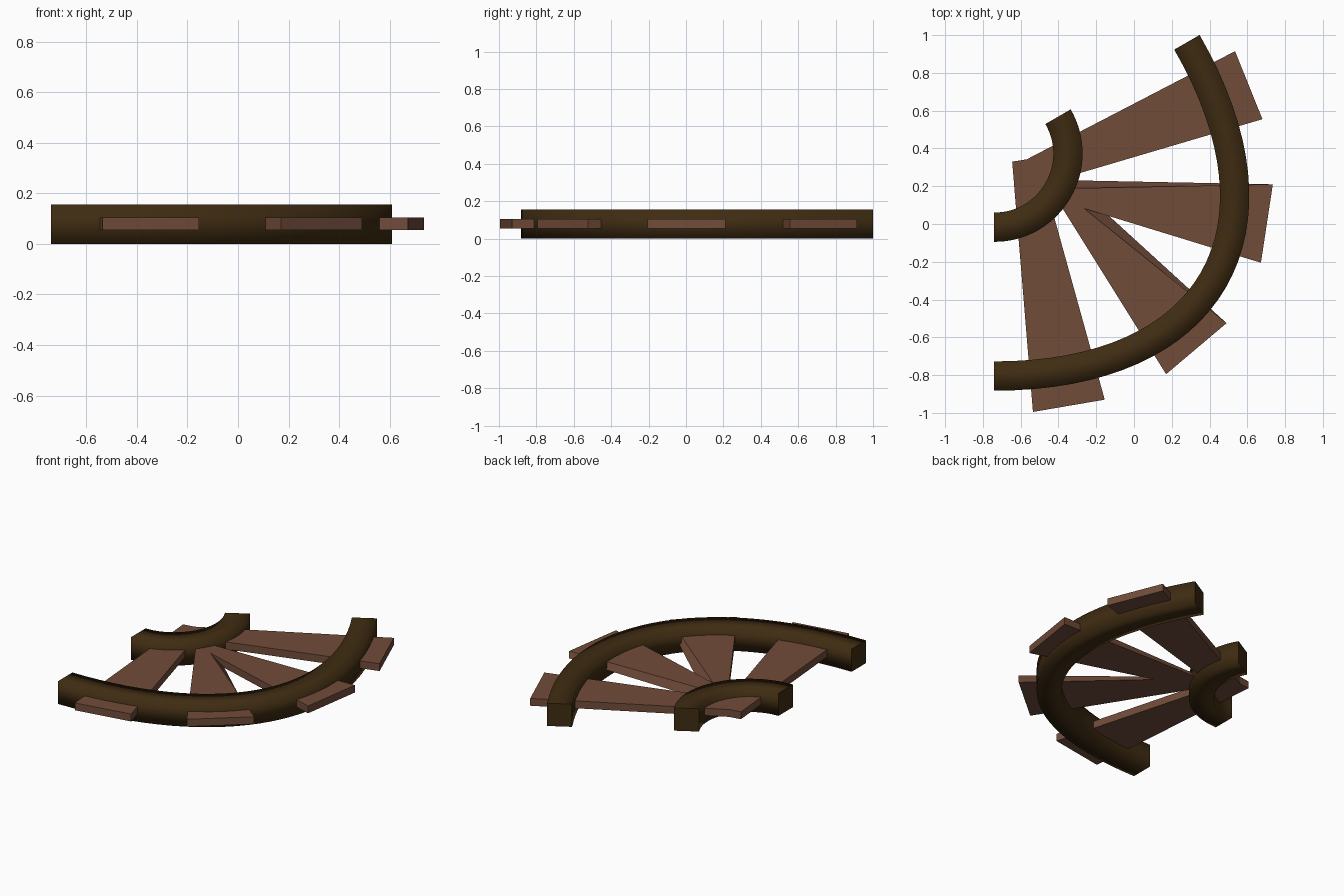
import bpy, bmesh, math
from mathutils import Vector

if "Cube" in bpy.data.objects:
    bpy.data.objects.remove(bpy.data.objects["Cube"])


def material(name, color):
    m = bpy.data.materials.new(name)
    m.diffuse_color = (*color, 1)
    m.use_nodes = True
    m.node_tree.nodes["Principled BSDF"].inputs["Base Color"].default_value = m.diffuse_color
    return m


rail_mat = material("dark_wood", (0.05, 0.025, 0.006))
plank_mat = material("light_wood", (0.165, 0.072, 0.042))


def finish(name, bm, mat):
    bmesh.ops.recalc_face_normals(bm, faces=bm.faces)
    mesh = bpy.data.meshes.new(name)
    bm.to_mesh(mesh)
    bm.free()
    mesh.materials.append(mat)
    ob = bpy.data.objects.new(name, mesh)
    bpy.context.collection.objects.link(ob)
    return ob


def rail(name, radius, handle, width=0.155, height=0.155, steps=32):
    """Square beam swept along a 120 degree curve."""
    c = Vector((-0.74, 0.373))
    a, b = math.radians(-90), math.radians(30)
    p0 = c + radius * Vector((math.cos(a), math.sin(a)))
    p3 = c + radius * Vector((math.cos(b), math.sin(b)))
    p1 = p0 + handle * Vector((1, 0))
    p2 = p3 - handle * Vector((-math.sin(b), math.cos(b)))
    bm = bmesh.new()
    rings = []
    for i in range(steps + 1):
        t = i / steps
        s = 1 - t
        p = s**3 * p0 + 3*s*s*t * p1 + 3*s*t*t * p2 + t**3 * p3
        d = (s*s * (p1 - p0) + 2*s*t * (p2 - p1) + t*t * (p3 - p2)).normalized()
        n = Vector((d.y, -d.x)) * width / 2
        rings.append([bm.verts.new((q.x, q.y, z)) for q, z in
                      ((p - n, 0), (p + n, 0), (p + n, height), (p - n, height))])
    for r, q in zip(rings, rings[1:]):
        for k in range(4):
            f = bm.faces.new((r[k], r[(k+1) % 4], q[(k+1) % 4], q[k]))
            f.smooth = True
    for ring in (rings[0], rings[-1]):
        cap = bm.faces.new(ring)
        for e in cap.edges:
            e.smooth = False
    return finish(name, bm, rail_mat)


def plank(name, top, bottom, z0=0.055, z1=0.105):
    """Tapered slab between two outlines."""
    bm = bmesh.new()
    lo = [bm.verts.new((x, y, z0)) for x, y in bottom]
    hi = [bm.verts.new((x, y, z1)) for x, y in top]
    bm.faces.new(lo)
    bm.faces.new(hi)
    for i in range(4):
        j = (i + 1) % 4
        bm.faces.new((lo[i], lo[j], hi[j], hi[i]))
    return finish(name, bm, plank_mat)


# Curved rails
rail("outer_rail", 1.178, 1.155)
rail("inner_rail", 0.39, 0.30)

# Fanned planks: two outer corners, inner left corner (top, bottom), inner right corner
planks = [
    ((0.68, 0.555), (0.535, 0.915), (-0.64, 0.305), (-0.64, 0.305), (-0.59, 0.18)),
    ((0.672, -0.205), (0.735, 0.21), (-0.42, 0.187), (-0.42, 0.233), (-0.42, 0.13)),
    ((0.17, -0.795), (0.49, -0.525), (-0.38, 0.176), (-0.36, 0.251), (-0.42, 0.149)),
    ((-0.535, -0.995), (-0.155, -0.93), (-0.51, 0.352), (-0.51, 0.352), (-0.645, 0.33)),
]
for i, (o1, o2, left_top, left_low, right) in enumerate(planks, 1):
    plank(f"plank_{i}", (o1, o2, left_top, right), (o1, o2, left_low, right))
